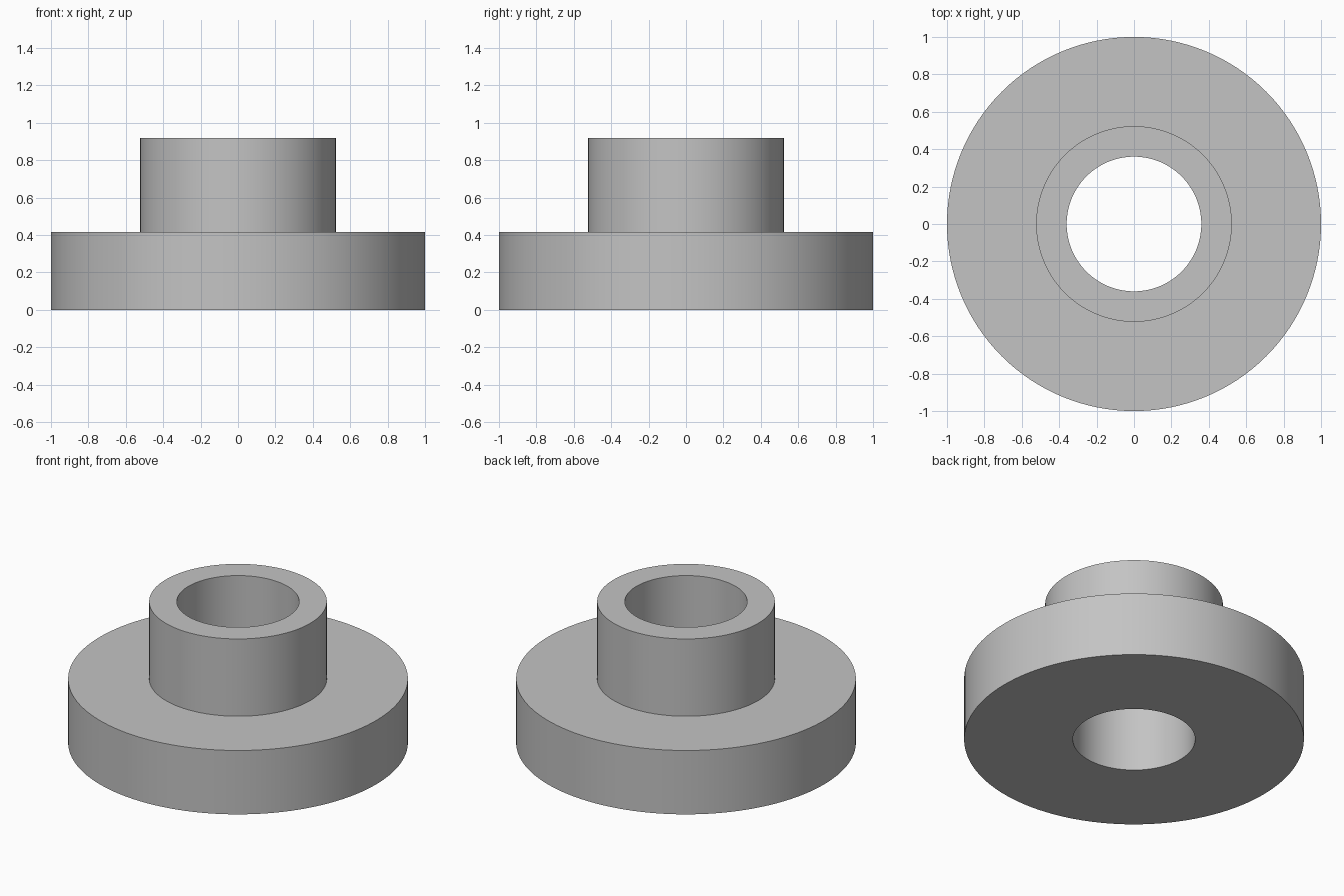
import bpy, bmesh, math

cube = bpy.data.objects.get("Cube")
if cube:
    bpy.data.objects.remove(cube, do_unlink=True)

SEGMENTS = 128
BORE, HUB, FLANGE = 0.36, 0.523, 1.0
FLANGE_TOP, HUB_TOP = 0.415, 0.917

# Plain grey metal
grey = bpy.data.materials.new("grey_metal")
grey.use_nodes = True
colour = (0.55, 0.55, 0.55, 1)
grey.diffuse_color = colour
grey.node_tree.nodes["Principled BSDF"].inputs["Base Color"].default_value = colour


def revolve(name, profile):
    """Spin a closed (radius, height) profile around the z axis."""
    bm = bmesh.new()
    verts = [bm.verts.new((r, 0, z)) for r, z in profile]
    edges = [bm.edges.new((v, verts[i - 1])) for i, v in enumerate(verts)]
    bmesh.ops.spin(bm, geom=verts + edges, cent=(0, 0, 0), axis=(0, 0, 1),
                   angle=math.tau, steps=SEGMENTS, use_merge=True)
    bmesh.ops.remove_doubles(bm, verts=bm.verts, dist=1e-5)
    bmesh.ops.recalc_face_normals(bm, faces=bm.faces)
    mesh = bpy.data.meshes.new(name)
    bm.to_mesh(mesh)
    bm.free()
    mesh.materials.append(grey)
    obj = bpy.data.objects.new(name, mesh)
    bpy.context.collection.objects.link(obj)
    return obj


# Flange and hub turned as one piece, with a through bore
bushing = revolve("flanged_bushing", [
    (BORE, 0), (FLANGE, 0), (FLANGE, FLANGE_TOP),
    (HUB, FLANGE_TOP), (HUB, HUB_TOP), (BORE, HUB_TOP)])

# Smooth round walls, crisp rims
bpy.ops.object.select_all(action="DESELECT")
bushing.select_set(True)
bpy.context.view_layer.objects.active = bushing
bpy.ops.object.shade_smooth_by_angle(angle=math.radians(30))
